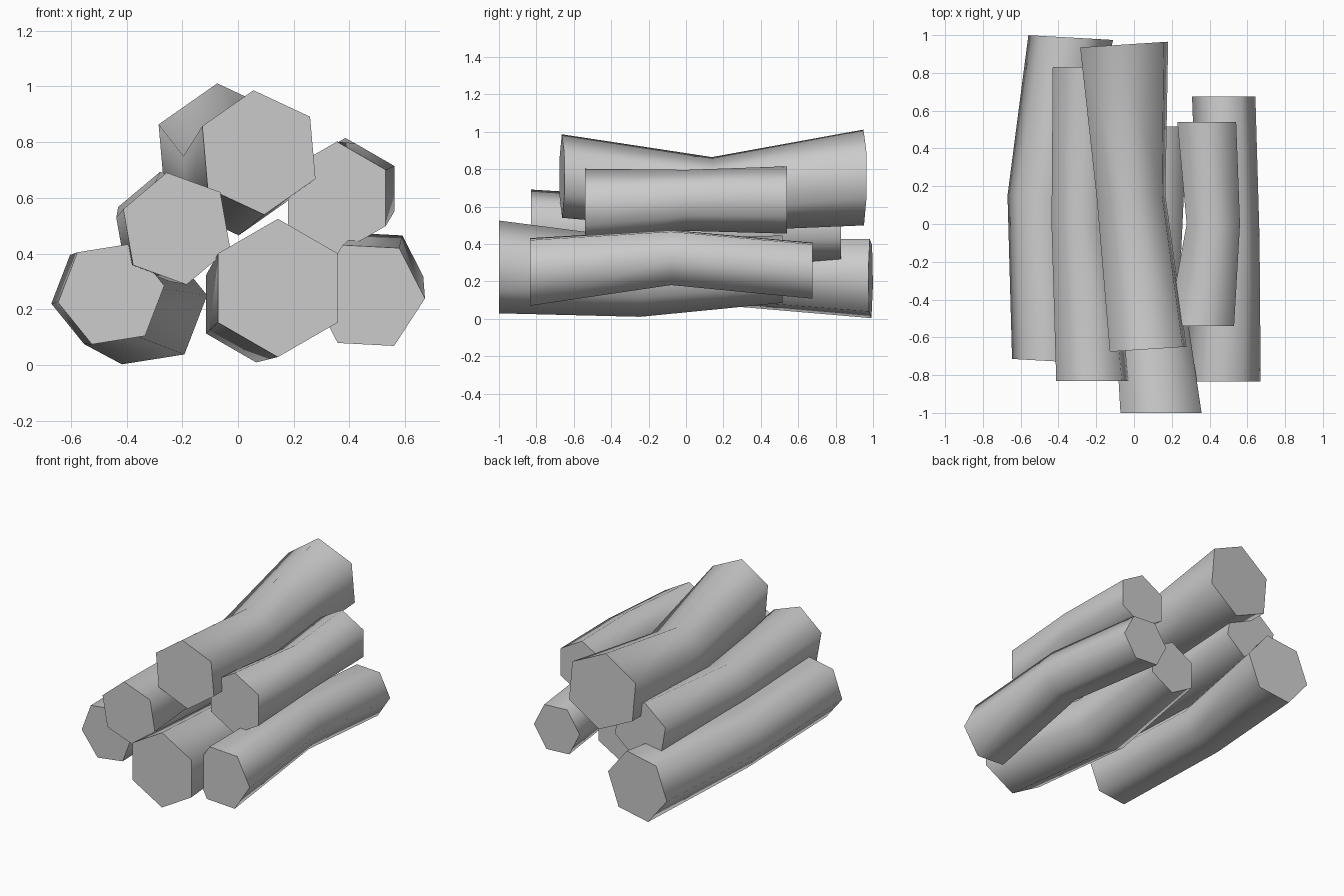
import bpy, bmesh
from math import cos, sin, radians

if "Cube" in bpy.data.objects:
    bpy.data.objects.remove(bpy.data.objects["Cube"])

SIDES = 6


def log(name, turn, skew, rings):
    """Six-sided log through rings of (x, y, z, radius), front to back."""
    bm = bmesh.new()
    loops = []
    for x, y, z, r in rings:
        loop = []
        for i in range(SIDES):
            a = radians(turn + i * 360 / SIDES)
            dx, dz = r * cos(a), r * sin(a)
            loop.append(bm.verts.new((x + dx, y + skew * dx, z + dz)))
        loops.append(loop)
    # bark sides
    for lo, hi in zip(loops, loops[1:]):
        for i in range(SIDES):
            j = (i + 1) % SIDES
            bm.faces.new((lo[i], lo[j], hi[j], hi[i]))
    # cut ends
    bm.faces.new(loops[0])
    bm.faces.new(loops[-1])
    bmesh.ops.recalc_face_normals(bm, faces=bm.faces)
    mesh = bpy.data.meshes.new(name)
    bm.to_mesh(mesh)
    bm.free()
    ob = bpy.data.objects.new(name, mesh)
    bpy.context.collection.objects.link(ob)
    bpy.ops.object.select_all(action='DESELECT')
    ob.select_set(True)
    bpy.context.view_layer.objects.active = ob
    bpy.ops.object.shade_smooth_by_angle(angle=radians(70))


# bottom row
log("log_bottom_left", 9, -0.056,
    [(-0.455, -0.725, 0.255, 0.193), (-0.485, 0.14, 0.25, 0.187), (-0.335, 0.987, 0.215, 0.227)])
log("log_bottom_middle", 30, 0,
    [(0.143, -1.0, 0.277, 0.248), (0.065, -0.245, 0.218, 0.208), (0.125, 0.515, 0.265, 0.18)])
log("log_bottom_right", -3, 0,
    [(0.468, -0.835, 0.25, 0.203), (0.50, -0.08, 0.327, 0.165), (0.475, 0.675, 0.257, 0.168)])
# middle row
log("log_middle_left", 40, 0,
    [(-0.22, -0.83, 0.49, 0.204), (-0.275, 0.0, 0.47, 0.172), (-0.245, 0.83, 0.50, 0.197)])
log("log_middle_right", 30, 0,
    [(0.355, -0.54, 0.60, 0.202), (0.42, 0.0, 0.633, 0.163), (0.385, 0.54, 0.635, 0.18)])
# top
log("log_top", 35, 0.065,
    [(0.075, -0.663, 0.763, 0.224), (-0.015, 0.14, 0.665, 0.20), (-0.052, 0.95, 0.755, 0.257)])
